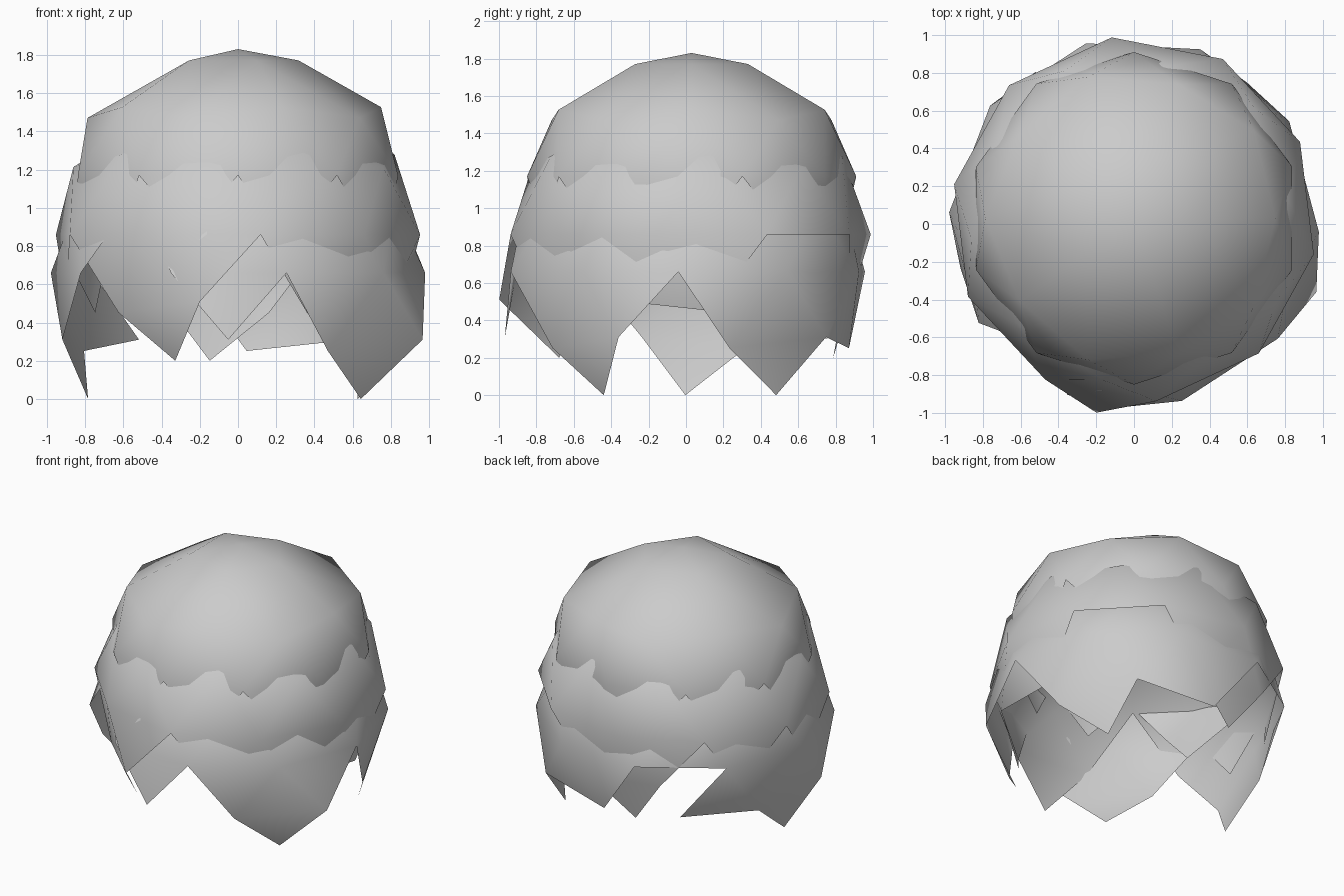
import bpy, bmesh
from math import cos, sin, radians

if "Cube" in bpy.data.objects:
    bpy.data.objects.remove(bpy.data.objects["Cube"])


def shell(name, centre_y, z0, r, h, start, odd, gaps_up, gaps_down, ups, tips,
          long_r, bulge):
    """Ten-sided open dome; ragged skirt panels hang below its widest ring."""
    bm = bmesh.new()

    def vert(az, rad, z):
        a = radians(az)
        return bm.verts.new((r * rad * cos(a), centre_y + r * rad * sin(a), z0 + h * z))

    long_ = [(i + odd) % 2 == 0 for i in range(10)]
    eq = [vert(start + 36 * i, 1, 0) for i in range(10)]
    up = [vert(start + 18 + 36 * i, .894 if long_[i] else .85,
               .455 if long_[i] else .54) for i in range(10)]
    low = [vert(start + 18 + 36 * i, bulge.get(i, long_r if long_[i] else .88),
                -.45 if long_[i] else -.526) for i in range(10)]
    ring = {i: vert(start + 18 + 36 * i, .36, .91) for i in range(10) if not long_[i]}
    apex = vert(0, 0, 1)

    # dome
    for i in range(10):
        j = (i + 1) % 10
        if i not in gaps_up:
            bm.faces.new((eq[i], eq[j], up[i]))
        bm.faces.new((up[i], eq[j], up[j]))
        if i in ring:
            k = (i + 2) % 10
            bm.faces.new((up[i - 1], up[i], ring[i]))
            bm.faces.new((up[i], up[j], ring[i]))
            bm.faces.new((ring[i], up[j], ring[k]))
            bm.faces.new((ring[i], ring[k], apex))
    # ragged skirt
    for i in range(10):
        if i not in gaps_down:
            bm.faces.new((eq[(i + 1) % 10], eq[i], low[i]))
        if i in ups:
            bm.faces.new((low[i - 1], low[i], eq[i]))
        if i in tips:
            bm.faces.new((low[i], low[i - 1], vert(start + 4 + 36 * i, .8, -.85)))

    bmesh.ops.delete(bm, geom=[v for v in bm.verts if not v.link_faces], context='VERTS')
    bmesh.ops.recalc_face_normals(bm, faces=bm.faces[:])
    if sum(f.normal.dot(f.calc_center_median() - apex.co * .5) for f in bm.faces) < 0:
        bmesh.ops.reverse_faces(bm, faces=bm.faces[:])
    for f in bm.faces:
        f.smooth = True
    mesh = bpy.data.meshes.new(name)
    bm.to_mesh(mesh)
    bm.free()
    ob = bpy.data.objects.new(name, mesh)
    bpy.context.collection.objects.link(ob)
    return ob


# three nested, turned layers
shell("lower_layer", .01, .66, .98, .776, -3, 1,
      {6}, {3, 6}, {1, 2, 4, 5, 9}, {1, 5, 9}, .97, {9: 1.055, 7: 1.0})
shell("middle_layer", .025, .86, .97, .776, 25, 0,
      set(), {0}, {2, 6, 8, 9}, {2, 6, 8}, .93, {6: 1.075})
shell("top_layer", .03, 1.17, .88, .66, 18, 0,
      set(), set(), {1, 2, 5, 9}, {1, 5, 9}, .97, {})
